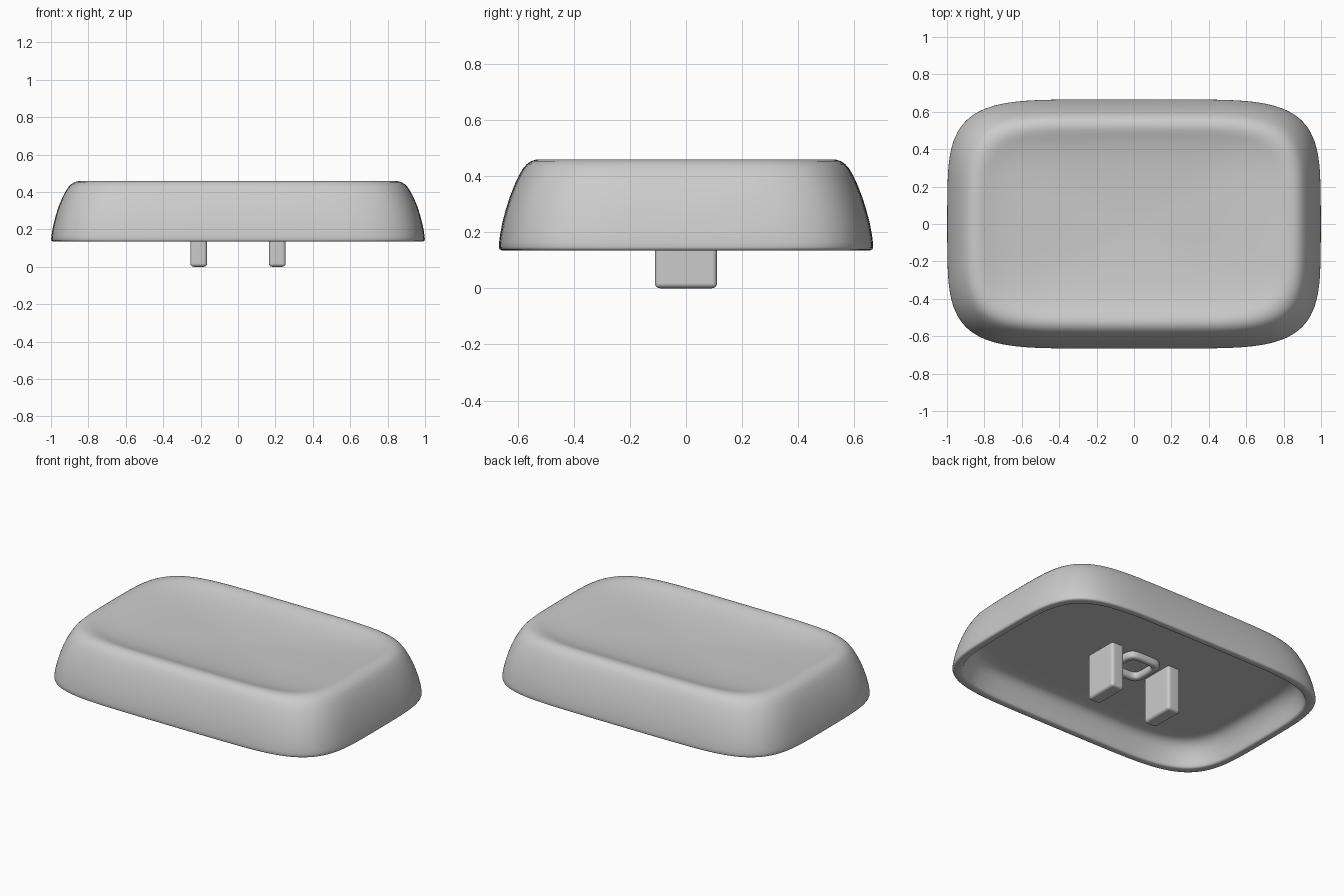
import bpy
import bmesh
from math import cos, sin, pi, copysign

if "Cube" in bpy.data.objects:
    bpy.data.objects.remove(bpy.data.objects["Cube"], do_unlink=True)

# Single plastic colour
grey = bpy.data.materials.new("grey_plastic")
grey.use_nodes = True
colour = (0.6, 0.6, 0.6, 1)
grey.diffuse_color = colour
grey.node_tree.nodes["Principled BSDF"].inputs["Base Color"].default_value = colour


def squircle(a, b, z, powers, count):
    """Ring of points on a rounded rectangle with half sizes a and b."""
    points = []
    for i in range(count):
        t = 2 * pi * i / count
        c, s = cos(t), sin(t)
        points.append((a * copysign(abs(c) ** (2 / powers[0]), c),
                       b * copysign(abs(s) ** (2 / powers[1]), s), z))
    return points


def loft(name, rings, powers, count, closed=False):
    """Skin rings of (half x, half y, z); closed joins last to first."""
    bm = bmesh.new()
    loops = [[bm.verts.new(p) for p in squircle(*r, powers, count)] for r in rings]
    pairs = list(zip(loops, loops[1:]))
    if closed:
        pairs.append((loops[-1], loops[0]))
    else:
        bm.faces.new(loops[0])
        bm.faces.new(loops[-1])
    for low, high in pairs:
        for i in range(count):
            j = (i + 1) % count
            bm.faces.new((low[i], low[j], high[j], high[i]))
    obj = finish(name, bm)
    obj.modifiers.new("smooth", "SUBSURF").levels = 1
    return obj


def finish(name, bm):
    bmesh.ops.recalc_face_normals(bm, faces=bm.faces)
    mesh = bpy.data.meshes.new(name)
    bm.to_mesh(mesh)
    bm.free()
    mesh.materials.append(grey)
    obj = bpy.data.objects.new(name, mesh)
    bpy.context.collection.objects.link(obj)
    for face in mesh.polygons:
        face.use_smooth = True
    return obj


# Hollow cap: cavity floor, inner wall, rim, outer wall, dished top
FLOOR = 0.285
loft("cap_shell", [
    (0.04, 0.03, FLOOR), (0.5, 0.32, FLOOR), (0.82, 0.52, FLOOR),
    (0.865, 0.55, FLOOR - 0.004), (0.9, 0.58, 0.262), (0.93, 0.603, 0.21),
    (0.945, 0.616, 0.155), (0.95, 0.62, 0.138), (0.96, 0.63, 0.134),
    (0.985, 0.653, 0.134), (0.999, 0.667, 0.137), (1.001, 0.669, 0.152),
    (0.988, 0.658, 0.23), (0.96, 0.629, 0.33), (0.921, 0.594, 0.41),
    (0.893, 0.569, 0.446), (0.855, 0.537, 0.461), (0.815, 0.503, 0.459),
    (0.77, 0.465, 0.444), (0.66, 0.395, 0.425), (0.42, 0.25, 0.408),
    (0.04, 0.025, 0.4)], (5.5, 4.3), 64)

# Two mounting prongs under the cap
for side, x in (("left", 0.21), ("right", -0.21)):
    bm = bmesh.new()
    bmesh.ops.create_cube(bm, size=1)
    top = FLOOR + 0.02
    for v in bm.verts:
        v.co = (x + v.co.x * 0.09, v.co.y * 0.222, (v.co.z + 0.5) * top)
    prong = finish(side + "_prong", bm)
    bevel = prong.modifiers.new("rounded_edges", "BEVEL")
    bevel.width = 0.018
    bevel.segments = 3
    prong.modifiers.new("flat_shading", "WEIGHTED_NORMAL").keep_sharp = True

# Small raised ring between the prongs
loft("centre_ring", [
    (0.122, 0.122, FLOOR + 0.02), (0.122, 0.122, FLOOR - 0.03),
    (0.115, 0.115, FLOOR - 0.042), (0.086, 0.086, FLOOR - 0.042),
    (0.078, 0.078, FLOOR - 0.03), (0.078, 0.078, FLOOR + 0.02)],
    (4.5, 4.5), 40, closed=True)
